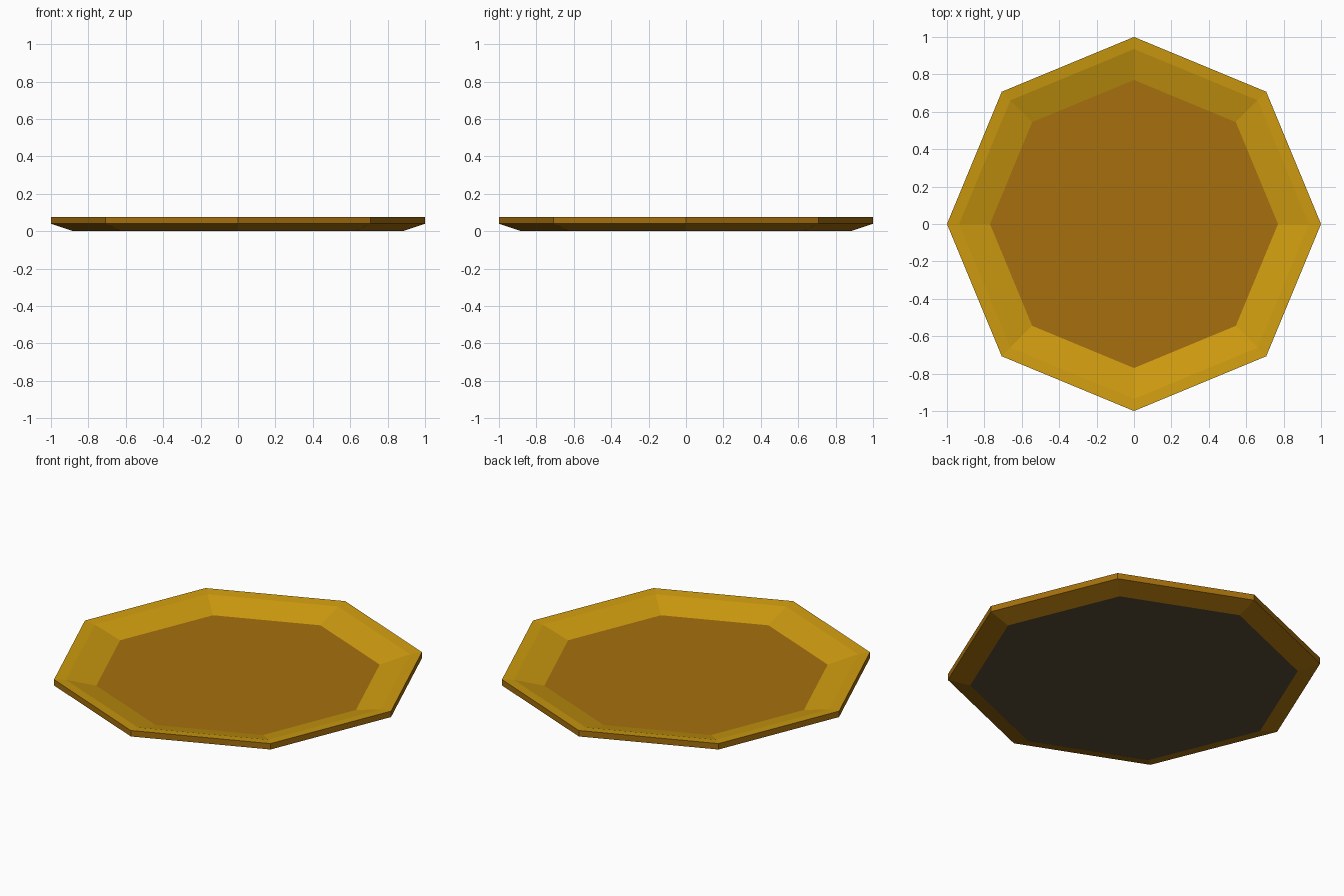
import bpy, bmesh, math

if "Cube" in bpy.data.objects:
    bpy.data.objects.remove(bpy.data.objects["Cube"])

SIDES = 8

def material(name, rgb):
    m = bpy.data.materials.new(name)
    m.diffuse_color = (*rgb, 1)
    m.use_nodes = True
    m.node_tree.nodes["Principled BSDF"].inputs["Base Color"].default_value = m.diffuse_color
    return m

gold = material("gold glaze", (0.62, 0.33, 0.005))
amber = material("dark amber", (0.38, 0.16, 0.004))
dark = material("dark base", (0.10, 0.075, 0.04))

# plate profile: (radius, height), from underside around the rim to the floor
profile = [(0.88, 0.0), (1.0, 0.04), (1.0, 0.075), (0.935, 0.068), (0.77, 0.02)]
band_material = [1, 1, 0, 0]   # outer slope, edge, rim, inner slope

bm = bmesh.new()
rings = [[bm.verts.new((r * math.cos(2 * math.pi * i / SIDES),
                        r * math.sin(2 * math.pi * i / SIDES), z))
          for i in range(SIDES)] for r, z in profile]

# side bands
for a, b, mat in zip(rings, rings[1:], band_material):
    for i in range(SIDES):
        j = (i + 1) % SIDES
        bm.faces.new((a[i], a[j], b[j], b[i])).material_index = mat

# underside and floor
bm.faces.new(rings[0][::-1]).material_index = 2
bm.faces.new(rings[-1]).material_index = 1

mesh = bpy.data.meshes.new("plate")
bm.to_mesh(mesh)
bm.free()
for m in (gold, amber, dark):
    mesh.materials.append(m)
bpy.context.collection.objects.link(bpy.data.objects.new("plate", mesh))
